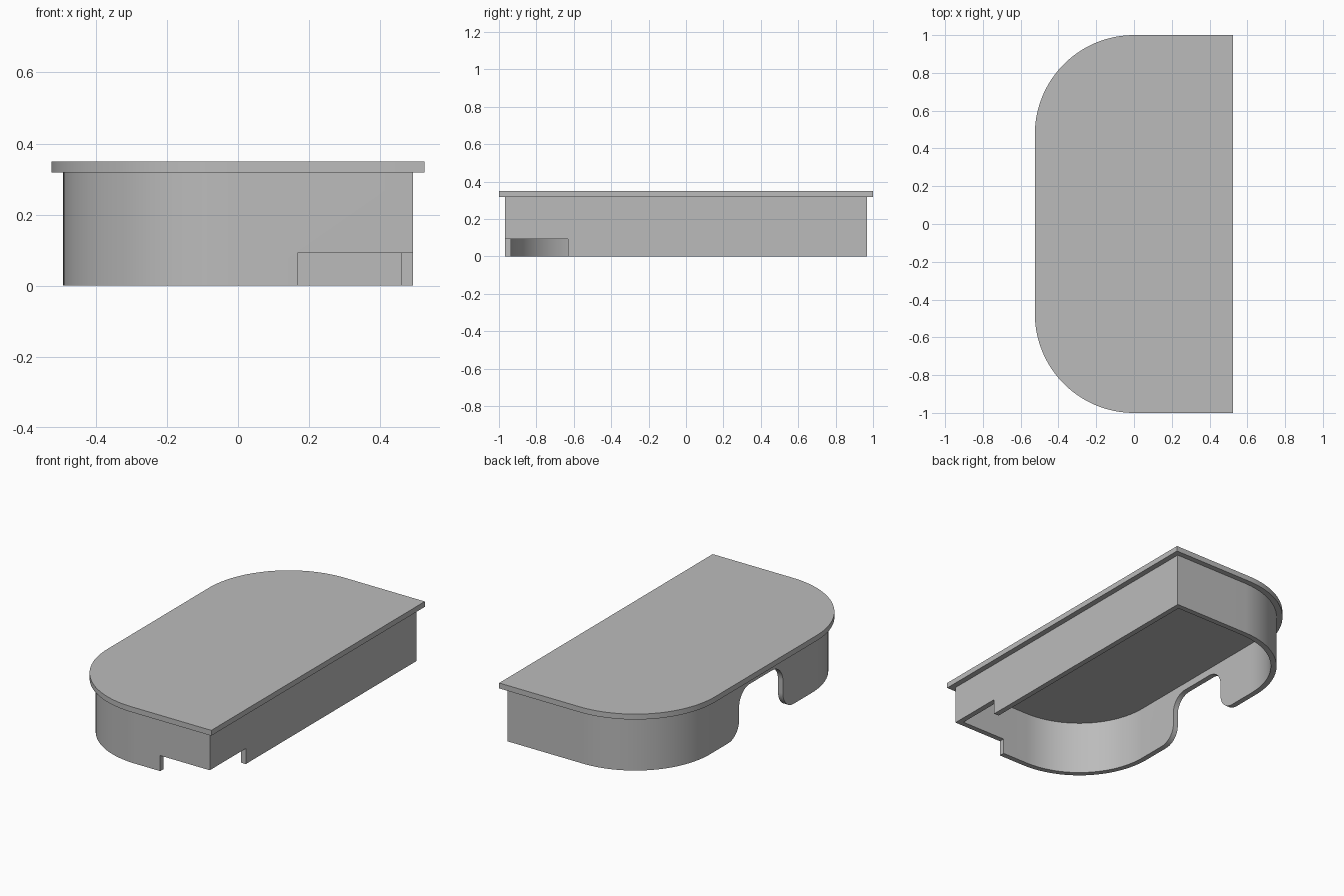
import bpy, bmesh
from math import cos, sin, pi
from mathutils import Vector

if "Cube" in bpy.data.objects:
    bpy.data.objects.remove(bpy.data.objects["Cube"])

HALF_X, HALF_Y, TOP = 0.525, 1.0, 0.35
LID_BASE, RIM, WALL = 0.318, 0.033, 0.032

grey = bpy.data.materials.new("plain grey")
grey.use_nodes = True
grey.diffuse_color = (0.5, 0.5, 0.5, 1)
grey.node_tree.nodes["Principled BSDF"].inputs["Base Color"].default_value = grey.diffuse_color


def arc(cx, cy, r, start, end, steps=12):
    angles = [start + (end - start) * i / steps for i in range(steps + 1)]
    return [(cx + r * cos(a), cy + r * sin(a)) for a in angles]


def d_outline(inset):
    """Rectangle with two rounded corners on the -x side, moved inwards by inset."""
    r, cy = HALF_X - inset, HALF_Y - HALF_X
    x, y = HALF_X - inset, HALF_Y - inset
    return ([(x, -y), (x, y)] + arc(0, cy, r, pi / 2, pi, 32)
            + arc(0, -cy, r, pi, 1.5 * pi, 32))


def make_object(name, bm):
    bmesh.ops.recalc_face_normals(bm, faces=bm.faces)
    mesh = bpy.data.meshes.new(name)
    bm.to_mesh(mesh)
    bm.free()
    obj = bpy.data.objects.new(name, mesh)
    bpy.context.collection.objects.link(obj)
    obj.data.materials.append(grey)
    return obj


def prism(name, points, depth):
    """Extrude a flat 3D polygon along the depth vector."""
    bm = bmesh.new()
    face = bm.faces.new([bm.verts.new(p) for p in points])
    ext = bmesh.ops.extrude_face_region(bm, geom=[face])
    verts = [v for v in ext["geom"] if isinstance(v, bmesh.types.BMVert)]
    bmesh.ops.translate(bm, verts=verts, vec=Vector(depth))
    return make_object(name, bm)


def smooth(obj):
    bpy.ops.object.select_all(action="DESELECT")
    obj.select_set(True)
    bpy.context.view_layer.objects.active = obj
    bpy.ops.object.shade_smooth_by_angle(angle=0.5)


# Lid plate
lid = prism("lid", [(x, y, LID_BASE) for x, y in d_outline(0)], (0, 0, TOP - LID_BASE))

# Hollow side wall, open at the bottom
bm = bmesh.new()
loops = [[bm.verts.new((x, y, z)) for x, y in d_outline(inset)]
         for inset, z in ((RIM, 0), (RIM, LID_BASE), (RIM + WALL, LID_BASE), (RIM + WALL, 0))]
count = len(loops[0])
for k in range(4):
    a, b = loops[k], loops[(k + 1) % 4]
    for i in range(count):
        j = (i + 1) % count
        bm.faces.new((a[i], a[j], b[j], b[i]))
wall = make_object("side_wall", bm)

# Arched opening in the rounded side, with flared feet
w, h, r = 0.205, 0.275, 0.1
half = [(w + r, -0.1)] + arc(w + r, r, r, 1.5 * pi, pi) + arc(w - r, h - r, r, 0, pi / 2)
profile = half + [(-y, z) for y, z in reversed(half)]
arch = prism("arch_cutter", [(-0.6, y, z) for y, z in profile], (0.3, 0, 0))

# Low notch through the front square corner
corner = [(0.167, -1.1), (0.6, -1.1), (0.6, -0.63), (0.167, -0.63)]
notch = prism("notch_cutter", [(x, y, -0.1) for x, y in corner], (0, 0, 0.192))

for cutter in (arch, notch):
    cutter.hide_render = True
    mod = wall.modifiers.new(cutter.name, "BOOLEAN")
    mod.operation, mod.solver, mod.object = "DIFFERENCE", "EXACT", cutter
    bpy.context.view_layer.objects.active = wall
    bpy.ops.object.modifier_apply(modifier=mod.name)
    bpy.data.objects.remove(cutter)

for part in (lid, wall):
    smooth(part)
